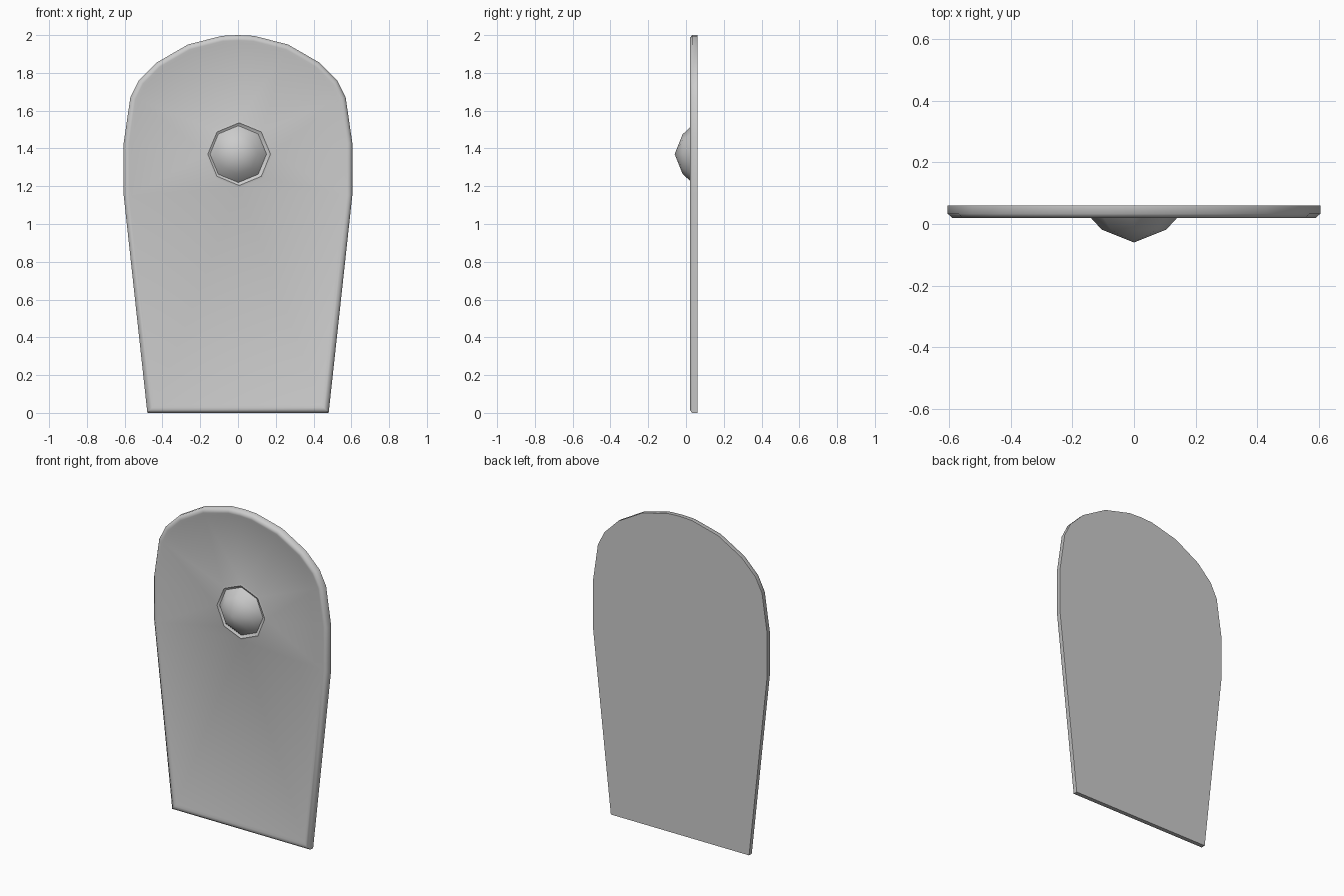
import bpy, bmesh, math
from mathutils import Vector

if "Cube" in bpy.data.objects:
    bpy.data.objects.remove(bpy.data.objects["Cube"])

# Right half of the outline (x, z), bottom to top
HALF = [(0.48, 0), (0.605, 1.15), (0.605, 1.43), (0.57, 1.67), (0.525, 1.76),
        (0.43, 1.855), (0.265, 1.95), (0.085, 1.996)]
OUTLINE = [Vector(p) for p in HALF + [(0, 2.0)] + [(-x, z) for x, z in reversed(HALF)]]


def inset(points, d):
    """Mitred inward offset of a counter-clockwise loop."""
    out = []
    for i, p in enumerate(points):
        a = (p - points[i - 1]).normalized()
        b = (points[(i + 1) % len(points)] - p).normalized()
        n1, n2 = Vector((-a.y, a.x)), Vector((-b.y, b.x))
        out.append(p + (n1 + n2) * d / (1 + n1.dot(n2)))
    return out


def octagon(r, cx=0.0, cz=1.37):
    return [Vector((cx + r * math.cos(i * math.pi / 4), cz + r * math.sin(i * math.pi / 4)))
            for i in range(8)]


def add_loop(bm, points, y):
    return [bm.verts.new((p.x, y, p.y)) for p in points]


def bridge(bm, a, b):
    for i in range(len(a)):
        j = (i + 1) % len(a)
        bm.faces.new((a[i], a[j], b[j], b[i]))


def finish(bm, name, angle):
    bmesh.ops.recalc_face_normals(bm, faces=bm.faces[:])
    mesh = bpy.data.meshes.new(name)
    bm.to_mesh(mesh)
    bm.free()
    ob = bpy.data.objects.new(name, mesh)
    bpy.context.collection.objects.link(ob)
    bpy.ops.object.select_all(action='DESELECT')
    ob.select_set(True)
    bpy.context.view_layer.objects.active = ob
    bpy.ops.object.shade_smooth_by_angle(angle=math.radians(angle))


# Shield board with a thin raised rim around the front
bm = bmesh.new()
rings = [add_loop(bm, inset(OUTLINE, d), y)
         for d, y in [(0, 0.06), (0, 0.033), (0.015, 0.02), (0.028, 0.02), (0.042, 0.024)]]
bm.faces.new(rings[0])
for a, b in zip(rings, rings[1:]):
    bridge(bm, a, b)

# Raised collar around the boss, joined into the front face
collar = [add_loop(bm, octagon(r, 0.006), y)
          for r, y in [(0.178, 0.024), (0.166, 0.02), (0.15, 0.032)]]
for a, b in zip(collar, collar[1:]):
    bridge(bm, a, b)
bm.faces.new(collar[-1])
border = [bm.edges.get((l[i - 1], l[i])) for l in (rings[-1], collar[0]) for i in range(len(l))]
bmesh.ops.triangle_fill(bm, use_beauty=True, edges=border)
finish(bm, "shield_board", 50)

# Eight-sided boss
bm = bmesh.new()
base = add_loop(bm, octagon(0.152), 0.033)
mid = add_loop(bm, octagon(0.105), -0.018)
bridge(bm, base, mid)
tip = bm.verts.new((0, -0.06, 1.37))
for i in range(8):
    bm.faces.new((mid[i - 1], mid[i], tip))
bm.faces.new(base)
finish(bm, "shield_boss", 60)
